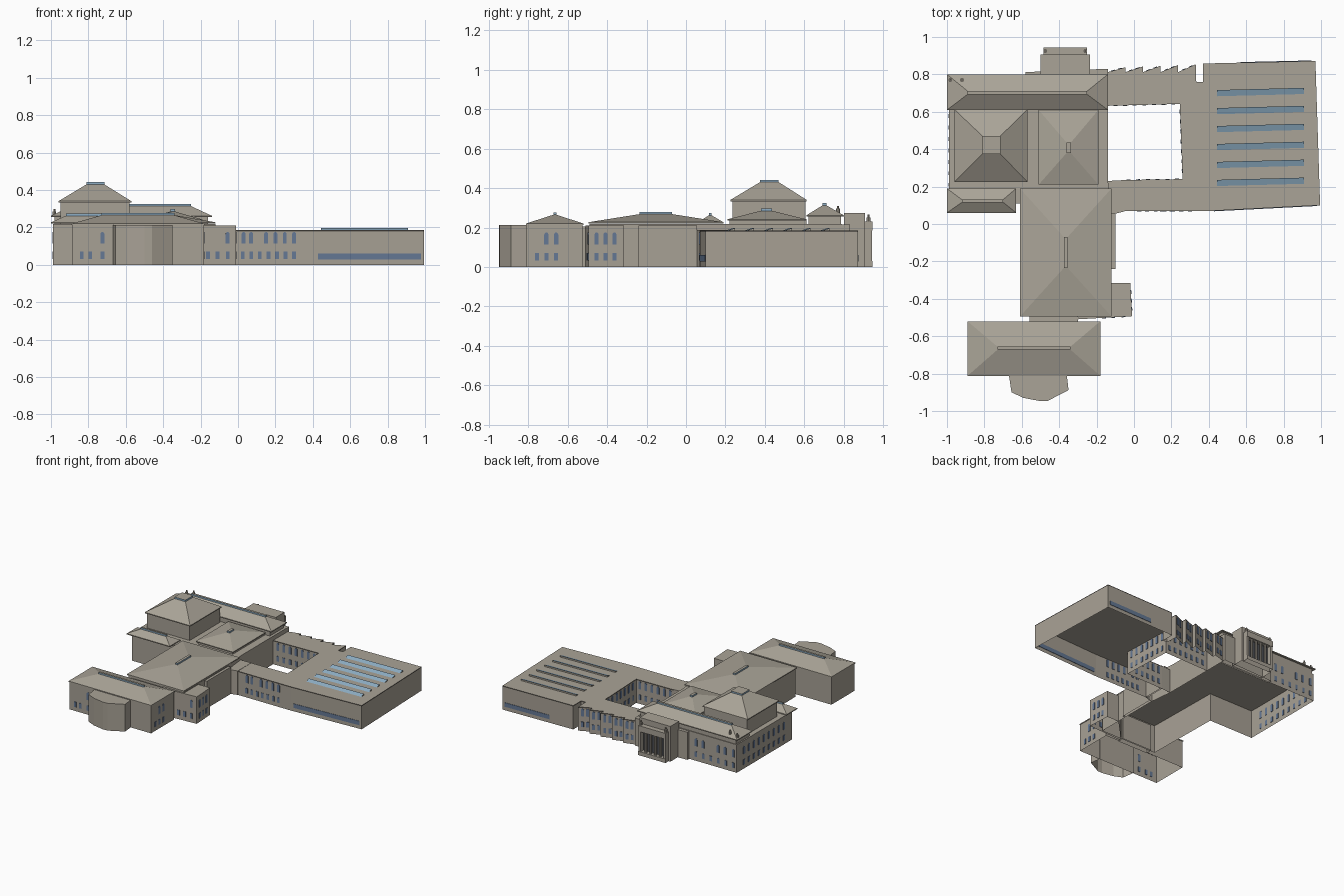
import bpy, bmesh, math
from mathutils import Vector

if "Cube" in bpy.data.objects:
    bpy.data.objects.remove(bpy.data.objects["Cube"])


def material(name, rgb):
    m = bpy.data.materials.new(name)
    m.use_nodes = True
    m.diffuse_color = (*rgb, 1)
    m.node_tree.nodes["Principled BSDF"].inputs["Base Color"].default_value = (*rgb, 1)
    return m


STONE = material("warm stone", (.39, .355, .30))
ROOF = material("roof grey", (.40, .37, .31))
TRIM = material("dark eave", (.11, .10, .085))
GLASS = material("window blue", (.13, .19, .30))
SKY = material("skylight blue", (.27, .42, .55))
DARK = material("recess shadow", (.07, .075, .085))


def finish(name, bm, mats):
    me = bpy.data.meshes.new(name)
    bm.to_mesh(me)
    bm.free()
    for m in mats:
        me.materials.append(m)
    ob = bpy.data.objects.new(name, me)
    bpy.context.collection.objects.link(ob)
    return ob


def rect(x0, x1, y0, y1):
    return [(x0, y0), (x1, y0), (x1, y1), (x0, y1)]


def loft(bm, low, high, z0, z1, bottom=False, top_index=1, side_index=0):
    """Walls between two matching outlines, with a lid."""
    area = sum(a[0] * b[1] - b[0] * a[1] for a, b in zip(low, low[1:] + low[:1]))
    if area < 0:
        low, high = low[::-1], high[::-1]
    lo = [bm.verts.new((*p, z0)) for p in low]
    hi = [bm.verts.new((*p, z1)) for p in high]
    n = len(lo)
    for i in range(n):
        j = (i + 1) % n
        bm.faces.new((lo[i], lo[j], hi[j], hi[i])).material_index = side_index
    bm.faces.new(hi).material_index = top_index
    if bottom:
        bm.faces.new(lo[::-1]).material_index = top_index


def prism(name, pts, z0, z1, side=STONE, top=ROOF, bottom=False):
    bm = bmesh.new()
    loft(bm, pts, pts, z0, z1, bottom)
    return finish(name, bm, [side, top])


def hip_roof(name, base, ridge, z0, z1, lantern=.012):
    """Fascia, four slopes and a glazed lantern along the ridge."""
    bm = bmesh.new()
    b, r = rect(*base), rect(*ridge)
    loft(bm, b, b, z0, z0 + .007, True)
    loft(bm, b, r, z0 + .007, z1)
    finish(name, bm, [ROOF, ROOF])
    prism(name + "_lantern", r, z1, z1 + lantern, SKY, ROOF)


def windows(name, start, end, places, z0, z1, width=.02, arched=False, mat=GLASS):
    """Thin panes on the wall from start to end, at distances along it."""
    bm = bmesh.new()
    a = Vector((*start, 0))
    u = (Vector((*end, 0)) - a).normalized()
    n = Vector((u.y, -u.x, 0)) * .003
    h = width / 2
    shape = [(-h, z0), (h, z0)]
    if arched:
        shape += [(h * math.cos(t * math.pi / 6), z1 - h + h * math.sin(t * math.pi / 6))
                  for t in range(7)]
    else:
        shape += [(h, z1), (-h, z1)]
    for s in places:
        f = bm.faces.new([bm.verts.new(a + u * (s + p) + Vector((0, 0, z)) - n)
                          for p, z in shape])
        r = bmesh.ops.extrude_face_region(bm, geom=[f])
        bmesh.ops.translate(bm, vec=n * 2,
                            verts=[g for g in r["geom"] if isinstance(g, bmesh.types.BMVert)])
    bmesh.ops.recalc_face_normals(bm, faces=bm.faces)
    finish(name, bm, [mat])


def spread(first, last, count):
    return [first + (last - first) * i / (count - 1) for i in range(count)]


def two_rows(name, start, end, lower, upper):
    windows(name + "_lower", start, end, lower, .032, .072)
    windows(name + "_upper", start, end, upper, .115, .175, .021, True)


# Main building walls
prism("main_walls", [(-.99, .11), (-.61, .11), (-.6, -.49), (-.12, -.49), (-.12, .05),
                     (-.14, .24), (-.14, .79), (-.99, .79)], 0, .218)
prism("north_attic", rect(-.98, -.16, .62, .785), .218, .255)
prism("tower_walls", rect(-.95, -.58, .235, .605), .218, .335)
prism("middle_attic", rect(-.5, -.2, .22, .61), .218, .238)
prism("north_frontage", [(-.58, .78), (-.14, .78), (-.14, .83), (-.58, .812)], 0, .215)

# Hipped roofs: base and ridge as x0, x1, y0, y1
hip_roof("north_roof", (-1, -.14, .61, .8), (-.89, -.25, .693, .711), .255, .313)
hip_roof("tower_roof", (-.96, -.57, .225, .612), (-.81, -.715, .375, .47), .333, .43)
hip_roof("middle_roof", (-.51, -.19, .21, .61), (-.36, -.338, .38, .435), .235, .285)
hip_roof("west_roof", (-1, -.63, .06, .19), (-.92, -.7, .116, .13), .22, .262)
hip_roof("hall_roof", (-.61, -.12, -.495, .19), (-.375, -.355, -.235, -.07), .22, .268)
hip_roof("front_roof", (-.89, -.18, -.812, -.52), (-.73, -.34, -.672, -.656), .213, .265)

# Front pavilion with bow
prism("front_walls", rect(-.885, -.183, -.808, -.524), 0, .213)
prism("front_bow", [(-.67, -.80), (-.655, -.90), (-.59, -.93), (-.5, -.947), (-.46, -.945),
                    (-.35, -.888), (-.36, -.80)], 0, .212)
prism("front_link", rect(-.56, -.3, -.53, -.48), 0, .205)

# East annex and side strip
annex = [(-.31, -.51), (-.01, -.493), (-.02, -.315), (-.12, -.315)]
prism("east_annex", annex, 0, .21)
prism("east_strip", rect(-.12, -.1, -.24, .055), 0, .21)
prism("wing_link", [(-.12, .05), (-.05, .068), (-.05, .235), (-.14, .23)], 0, .187)

# East wing around the courtyard, with sawtooth north edge
teeth = []
tooth_faces = []
for i in range(5):
    x0 = -.14 + i * .094
    right, left = (x0 + .094, .838 + i * .004), (x0, .812)
    teeth = [right, left] + teeth
    tooth_faces.append((right, left))
wing = [(-.06, .07), (.41, .07), (.995, .1), (.97, .872), (.37, .858), (.37, .76), (.333, .76)]
wing += teeth + [(-.14, .632), (.245, .642), (.26, .24), (-.06, .235)]
prism("wing_walls", wing, 0, .178)
prism("wing_roof", wing, .178, .185, TRIM, ROOF)

# Sloped roof lights on the wing
bm = bmesh.new()
for i in range(6):
    y = .215 + i * .096
    low = [(.445, y - .012), (.91, y), (.91, y + .033), (.445, y + .021)]
    f, b = [[bm.verts.new((*p, z)) for p in low] for z in (.1855, .197)]
    bm.faces.new((f[0], f[1], b[2], b[3])).material_index = 1
    bm.faces.new((f[2], f[3], b[3], b[2]))
    bm.faces.new((f[1], f[2], b[2]))
    bm.faces.new((f[3], f[0], b[3]))
    for v in (b[0], b[1]):
        bm.verts.remove(v)
finish("wing_roof_lights", bm, [ROOF, SKY])

# North portico
prism("portico_block", rect(-.5, -.235, .80, .906), 0, .274)
prism("portico_base", rect(-.485, -.25, .9, .945), 0, .03)
prism("portico_entablature", rect(-.485, -.25, .9, .945), .185, .23, bottom=True)
prism("portico_recess", rect(-.465, -.27, .9, .909), .03, .185, DARK, DARK)
for x in (-.475, -.26):
    prism("portico_pier", rect(x - .01, x + .01, .9, .942), .03, .185)


def post(name, x, y, r, z0, z1):
    ring = [(x + r * math.cos(k * math.pi / 4), y + r * math.sin(k * math.pi / 4))
            for k in range(8)]
    prism(name, ring, z0, z1, STONE, STONE)


for x in spread(-.43, -.305, 4):
    post("portico_column", x, .928, .010, .03, .185)
statues = [(-.475, .925, .23), (-.26, .925, .23), (-.982, .77, .262), (-.92, .77, .275)]
for x, y, z in statues:
    post("statue_body", x, y, .010, z, z + .022)
    post("statue_head", x, y, .005, z + .022, z + .035)

# Windows of the main building and pavilions
two_rows("front_windows", (-.885, -.808), (-.183, -.808), (.05, .095, .16), (.16,))
two_rows("front_side_windows", (-.183, -.808), (-.183, -.524), (.053, .1, .15), (.1, .15))
two_rows("annex_south_windows", annex[0], annex[1], (.15, .2, .255), (.255,))
two_rows("annex_east_windows", annex[1], annex[2], (.04, .085, .13), (.04, .085, .13))
two_rows("west_windows", (-.99, .79), (-.99, .11), spread(.09, .58, 9), spread(.09, .58, 9))
two_rows("north_windows", (-.58, .79), (-.99, .79), spread(.06, .38, 6), (.06, .12, .25, .31, .38))

# Windows of the wing and courtyard
two_rows("wing_south_windows", (0, .07), (.41, .07), spread(.025, .3, 7),
         (.03, .07, .15, .2, .25, .3))
windows("wing_south_band", (.41, .07), (.995, .1), (.293,), .028, .06, .55)
windows("wing_north_band", (.97, .872), (.37, .858), (.21,), .028, .06, .38)
two_rows("court_south_windows", (.26, .24), (-.06, .235), spread(.03, .29, 6), spread(.03, .29, 6))
two_rows("court_east_windows", (.245, .642), (.26, .24), spread(.04, .36, 7), spread(.04, .36, 7))
two_rows("court_north_windows", (-.14, .632), (.245, .642), spread(.04, .35, 7),
         spread(.04, .35, 7))
for right, left in tooth_faces:
    two_rows("sawtooth_windows", right, left, (.03, .068), (.03, .068))
